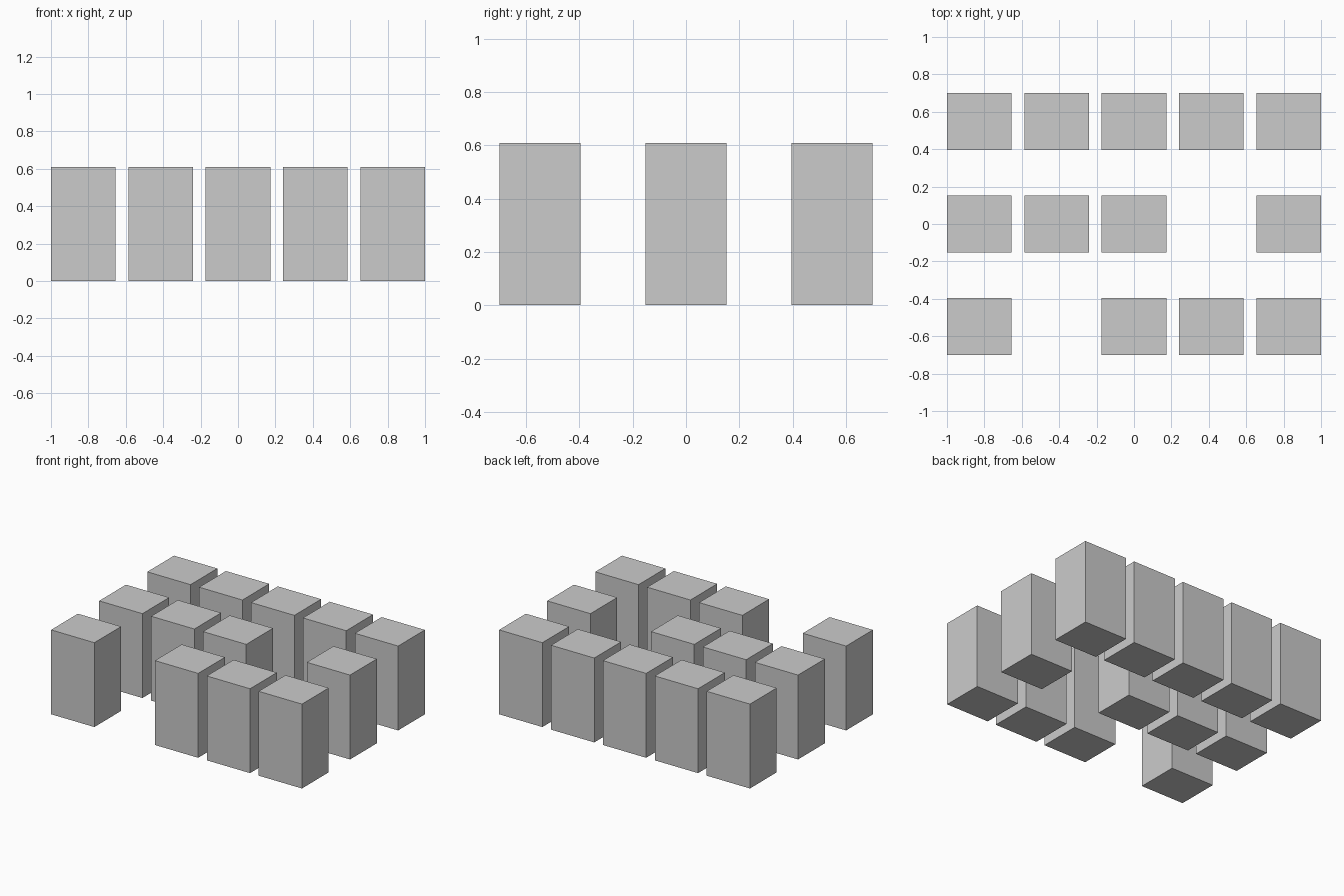
import bpy

if "Cube" in bpy.data.objects:
    bpy.data.objects.remove(bpy.data.objects["Cube"])

W, D, H = 0.345, 0.305, 0.608     # block size
PITCH_X, PITCH_Y = 0.41375, 0.5475
ROWS = ("front", "middle", "back")
GAPS = {("front", 1), ("middle", 3)}  # empty places in the 5 x 3 grid


def block(name, x, y):
    bpy.ops.mesh.primitive_cube_add(size=1, location=(x, y, H / 2))
    ob = bpy.context.object
    ob.name = name
    ob.scale = (W, D, H)
    bpy.ops.object.transform_apply(location=False, rotation=False, scale=True)


# Three rows of upright blocks
for r, row in enumerate(ROWS):
    for c in range(5):
        if (row, c) not in GAPS:
            block(f"{row}_block_{c + 1}", (c - 2) * PITCH_X, (r - 1) * PITCH_Y)
